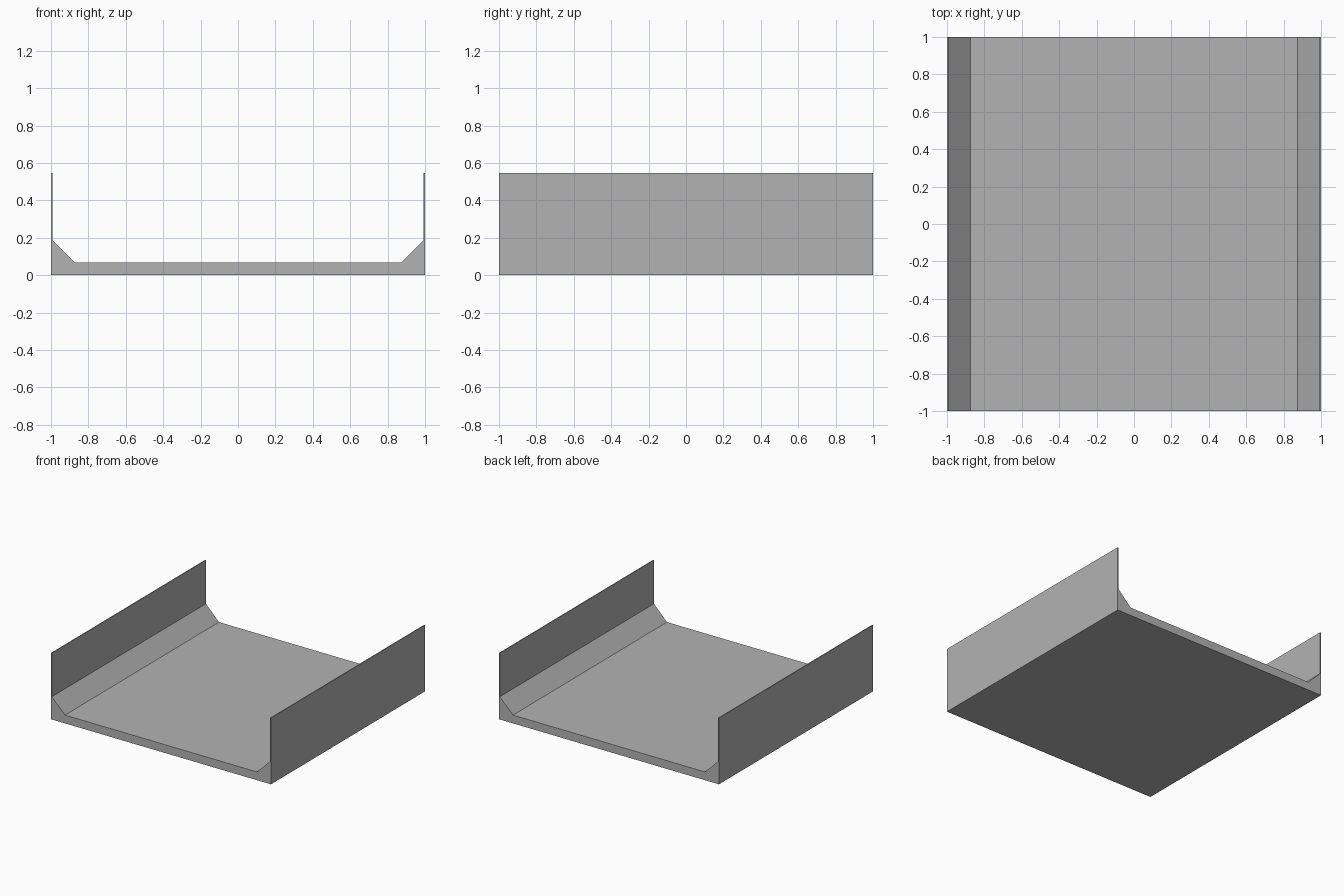
import bpy
import math
from mathutils import Matrix

cube = bpy.data.objects.get("Cube")
if cube:
    bpy.data.objects.remove(cube, do_unlink=True)

grey = bpy.data.materials.new("plain grey")
grey.use_nodes = True
colour = (0.45, 0.45, 0.45, 1)
grey.diffuse_color = colour
grey.node_tree.nodes["Principled BSDF"].inputs["Base Color"].default_value = colour


def loft(name, start, end):
    """Solid joining two matching rings of points."""
    n = len(start)
    faces = [list(range(n))[::-1], list(range(n, 2 * n))]
    faces += [(i, (i + 1) % n, n + (i + 1) % n, n + i) for i in range(n)]
    mesh = bpy.data.meshes.new(name)
    mesh.from_pydata(start + end, [], faces)
    mesh.materials.append(grey)
    obj = bpy.data.objects.new(name, mesh)
    bpy.context.collection.objects.link(obj)
    return obj


# Tray: floor, sloped corners and thin side walls in one extruded profile
half = [(0.873, 0.068), (0.992, 0.187), (0.992, 0.545), (1, 0.545), (1, 0)]
profile = half + [(-x, z) for x, z in reversed(half)]
profile.reverse()
tray = loft("tray", [(x, 1, z) for x, z in profile], [(x, -1, z) for x, z in profile])


# Dovetail sockets: wider inside than at the edge, with chamfered top corners
def socket_ring(y, w):
    section = [(-w, -0.02), (-w, 0.048), (-w + 0.008, 0.057),
               (w - 0.008, 0.057), (w, 0.048), (w, -0.02)]
    return [(x, y, z) for x, z in section]


inner, outer = 0.67, 1.02
flare = (0.15 - 0.08) / (1 - inner)
for i in range(4):
    cutter = loft("socket_cutter", socket_ring(-inner, 0.15),
                  socket_ring(-outer, 0.08 - flare * (outer - 1)))
    cutter.data.transform(Matrix.Rotation(i * math.pi / 2, 4, "Z"))
    cutter.hide_render = True
    cut = tray.modifiers.new("socket", "BOOLEAN")
    cut.operation = "DIFFERENCE"
    cut.solver = "EXACT"
    cut.object = cutter
    # Bake the cut and drop the helper
    bpy.context.view_layer.objects.active = tray
    bpy.ops.object.modifier_apply(modifier=cut.name)
    bpy.data.objects.remove(cutter, do_unlink=True)
